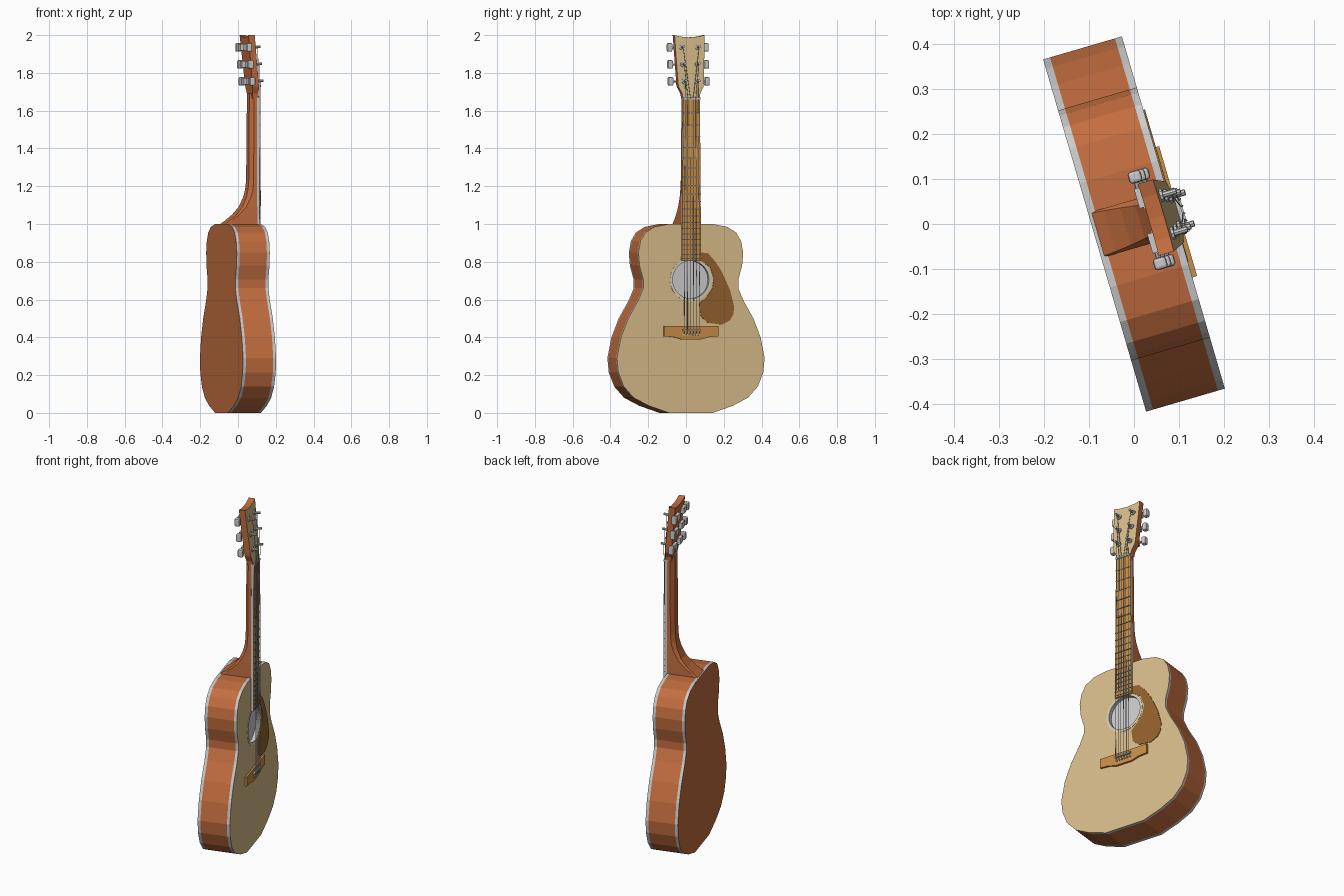
import bpy, bmesh, math
from mathutils import Vector, Matrix

if "Cube" in bpy.data.objects:
    bpy.data.objects.remove(bpy.data.objects["Cube"])

TURN = math.radians(16.3)  # whole guitar is turned about z; local +x is the front


def mat(name, r, g, b):
    m = bpy.data.materials.new(name)
    m.diffuse_color = (r, g, b, 1)
    m.use_nodes = True
    m.node_tree.nodes["Principled BSDF"].inputs["Base Color"].default_value = m.diffuse_color
    return m


WOOD = mat("red_wood", .55, .155, .05)
TAN = mat("spruce", .68, .50, .25)
AMBER = mat("fretboard_wood", .58, .27, .06)
GUARD = mat("pickguard_brown", .29, .12, .025)
GREY = mat("grey", .6, .6, .6)
DARK = mat("dark_metal", .12, .12, .12)


def finish(name, bm, *mats, normals=True):
    if normals:
        bmesh.ops.recalc_face_normals(bm, faces=bm.faces)
    me = bpy.data.meshes.new(name)
    bm.to_mesh(me)
    bm.free()
    ob = bpy.data.objects.new(name, me)
    bpy.context.collection.objects.link(ob)
    for m in mats:
        me.materials.append(m)
    ob.rotation_euler.z = TURN
    return ob


def loft(bm, sections, strip_mats=None, caps=(True, True)):
    rings = [[bm.verts.new(p) for p in s] for s in sections]
    n = len(rings[0])
    for k, (a, b) in enumerate(zip(rings, rings[1:])):
        for i in range(n):
            j = (i + 1) % n
            f = bm.faces.new((a[i], a[j], b[j], b[i]))
            f.material_index = strip_mats[k] if strip_mats else 0
    ends = [bm.faces.new(r) if c else None for r, c in zip((rings[0], rings[-1]), caps)]
    return ends


def prism(name, outline, x0, x1, side, front=None, lean=0, z0=0):
    """Extrude a (y, z) outline along x, optionally leaning back above z0."""
    bm = bmesh.new()
    ends = loft(bm, [[(x + lean * (z - z0), y, z) for y, z in outline] for x in (x0, x1)])
    ends[1].material_index = 1 if front else 0
    return finish(name, bm, *([side, front] if front else [side]))


def rod(bm, p, q, r, seg=8, r2=None):
    p, q = Vector(p), Vector(q)
    d = q - p
    m = Matrix.Translation((p + q) / 2) @ d.to_track_quat('Z', 'Y').to_matrix().to_4x4()
    bmesh.ops.create_cone(bm, cap_ends=True, segments=seg, radius1=r,
                          radius2=r if r2 is None else r2, depth=d.length, matrix=m)


def block(bm, c, s):
    bmesh.ops.create_cube(bm, size=1, matrix=Matrix.Translation(c) @ Matrix.Diagonal((*s, 1)))


def mirrored(half):
    return half + [(-y, z) for y, z in reversed(half) if y > 0]


def circle(r, n=32, z=.705):
    return [(r * math.cos(i * math.tau / n), z + r * math.sin(i * math.tau / n)) for i in range(n)]


# body: sides with a pale binding strip at each edge, and the back
half = [(.12, 1.0), (.20, .985), (.25, .955), (.277, .91), (.289, .85), (.283, .78),
        (.262, .705), (.262, .66), (.29, .595), (.345, .50), (.385, .40), (.407, .29),
        (.40, .215), (.37, .14), (.315, .08), (.23, .037), (.12, 0)]
outline = mirrored(half)
bm = bmesh.new()
back = loft(bm, [[(x, y, z) for y, z in outline] for x in (-.091, -.075, .075, .091)],
            [1, 0, 1], (True, False))
finish("body", bm, WOOD, GREY)

# soundboard with the round opening
bm = bmesh.new()
for loop in (outline, circle(.1)):
    vs = [bm.verts.new((.091, y, z)) for y, z in loop]
    for i, v in enumerate(vs):
        bm.edges.new((v, vs[i - 1]))
bmesh.ops.triangle_fill(bm, use_beauty=True, edges=bm.edges[:], normal=(1, 0, 0))
for f in bm.faces:
    f.normal_update()
    if f.normal.x < 0:
        f.normal_flip()
finish("soundboard", bm, TAN, normals=False)

# sound hole recess and rosette
bm = bmesh.new()
loft(bm, [[(x, y, z) for y, z in circle(.1)] for x in (.091, .07)], caps=(False, True))
bmesh.ops.recalc_face_normals(bm, faces=bm.faces)
bmesh.ops.reverse_faces(bm, faces=bm.faces)
finish("sound_hole", bm, GREY, normals=False)
bm = bmesh.new()
loft(bm, [[(x, y, z) for y, z in circle(r)] for r, x in
          ((.1, .091), (.1, .0925), (.115, .0925), (.115, .091))], caps=(False, False))
finish("rosette", bm, mat("pale_ring", .68, .62, .48))

# pickguard
prism("pickguard", [(.05, .85), (.094, .845), (.135, .80), (.171, .746), (.215, .65), (.237, .566),
                    (.235, .525), (.215, .49), (.171, .468), (.094, .476), (.055, .51), (.045, .577),
                    (.088, .617), (.118, .66), (.127, .71), (.105, .772), (.05, .808)],
      .091, .0945, GUARD)

# bridge, saddle and pins
prism("bridge", mirrored([(.15, .46), (.15, .405), (.1, .402), (.05, .388)]), .091, .102, AMBER)
bm = bmesh.new()
block(bm, (.105, 0, .437), (.018, .1, .008))
finish("saddle", bm, GREY)
bm = bmesh.new()
for i in range(6):
    y = (i - 2.5) * .017
    rod(bm, (.1, y, .415), (.108, y, .415), .005)
finish("bridge_pins", bm, GREY)

# neck with the heel sweeping to the body back: (z, back x, half width, back half width, shoulder)
bm = bmesh.new()
secs = []
for z, xb, w, wb, sh in [(.995, -.09, .052, .050, .01), (1.02, -.055, .052, .047, .01),
                         (1.05, -.02, .052, .043, .012), (1.09, .014, .052, .038, .015),
                         (1.14, .037, .051, .032, .018), (1.18, .047, .051, .028, .02),
                         (1.23, .052, .050, .025, .02), (1.69, .056, .046, .023, .018)]:
    secs.append([(.091, w, z), (xb + sh, w, z), (xb, wb, z), (xb, -wb, z), (xb + sh, -w, z), (.091, -w, z)])
loft(bm, secs)
finish("neck", bm, WOOD)

# fretboard, frets and nut
prism("fretboard", [(.053, .805), (.046, 1.66), (-.046, 1.66), (-.053, .805)], .091, .105, GREY, AMBER)
bm = bmesh.new()
for n in range(1, 21):
    z = .43 + 1.227 * 2 ** (-n / 12)
    block(bm, (.1055, 0, z), (.003, 2 * (.053 - .007 * (z - .805) / .855), .005))
finish("frets", bm, DARK)
bm = bmesh.new()
block(bm, (.1, 0, 1.664), (.02, .094, .01))
finish("nut", bm, GREY)

# headstock leaning back, pale veneer on the front
LEAN, ZH, HF, HB = -.1, 1.69, .099, .064
prism("headstock", mirrored([(0, 1.988), (.05, 1.992), (.083, 2.0), (.071, 1.745), (.068, 1.725),
                             (.05, 1.69), (.046, 1.665), (0, 1.665)]), HB, HF, WOOD, TAN, LEAN, ZH)

# tuners: post, washer, housing, shaft and button, three on each side
posts, gears, buttons = bmesh.new(), bmesh.new(), bmesh.new()
pegs = []
for s in (-1, 1):
    for z, y in ((1.755, .036), (1.845, .04), (1.935, .044)):
        f, b = HF + LEAN * (z - ZH), HB + LEAN * (z - ZH)
        rod(posts, (f - .005, s * y, z), (f + .006, s * y, z + .001), .015, 10)
        rod(posts, (f, s * y, z), (f + .036, s * y, z + .004), .007, 8)
        block(gears, (b - .008, s * (y + .008), z), (.02, .045, .035))
        rod(gears, (b - .008, s * y, z), (b - .008, s * .095, z), .006)
        block(buttons, (b - .008, s * .1, z), (.03, .027, .045))
        pegs.append((f + .022, s * y, z))
finish("tuner_posts", posts, GREY)
finish("tuner_gears", gears, GREY)
bev = finish("tuner_buttons", buttons, GREY).modifiers.new("rounding", 'BEVEL')
bev.width, bev.segments = .007, 2

# strings from the bridge over the nut to the posts
bm = bmesh.new()
order = pegs[:3] + pegs[:2:-1]
for i, peg in enumerate(order):
    t = i - 2.5
    low, saddle, nut = (.106, t * .017, .415), (.115, t * .017, .437), (.111, t * .0145, 1.664)
    for a, b in ((low, saddle), (saddle, nut), (nut, peg)):
        rod(bm, a, b, .0016, 6)
finish("strings", bm, GREY)
